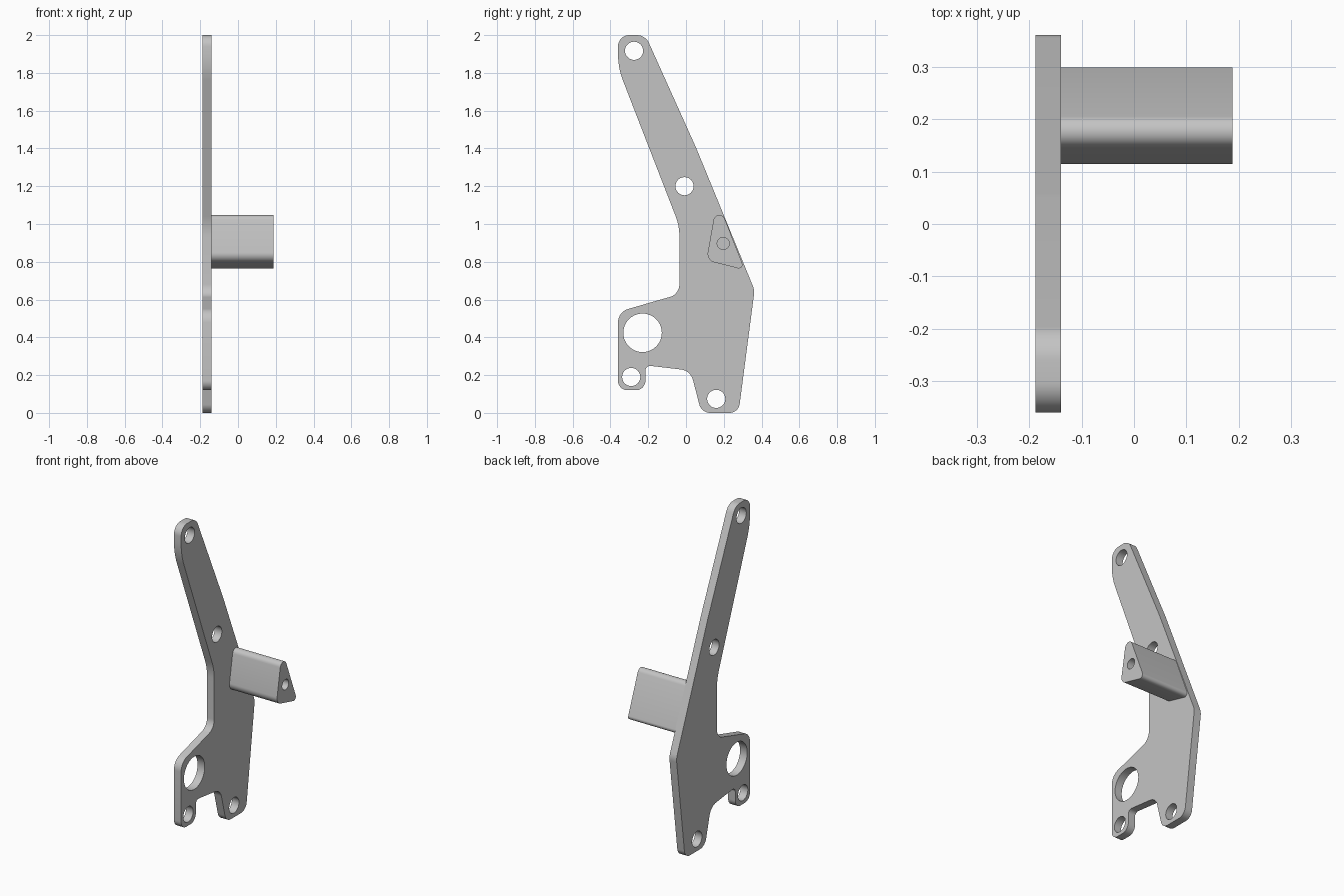
import bpy, bmesh, math
from mathutils import Vector

if "Cube" in bpy.data.objects:
    bpy.data.objects.remove(bpy.data.objects["Cube"])

grey = bpy.data.materials.new("plain grey")
grey.diffuse_color = (0.55, 0.55, 0.55, 1)
grey.use_nodes = True
grey.node_tree.nodes["Principled BSDF"].inputs["Base Color"].default_value = grey.diffuse_color


def fillet(corners, steps=10):
    """Round each (y, z, radius) corner with a tangent arc."""
    pts = []
    n = len(corners)
    for i, (y, z, r) in enumerate(corners):
        p = Vector((y, z))
        a = (Vector(corners[i - 1][:2]) - p).normalized()
        b = (Vector(corners[(i + 1) % n][:2]) - p).normalized()
        half = a.angle(b) / 2
        t0, t1 = p + a * r / math.tan(half), p + b * r / math.tan(half)
        c = p + (a + b).normalized() * r / math.sin(half)
        for k in range(steps + 1):
            f = k / steps
            sweep = math.pi - 2 * half
            u, v = t0 - c, t1 - c
            pts.append(c + (u * math.sin((1 - f) * sweep) + v * math.sin(f * sweep)) / math.sin(sweep))
    return pts


def circle(y, z, r, n=40):
    return [Vector((y + r * math.cos(math.tau * i / n), z + r * math.sin(math.tau * i / n)))
            for i in range(n)]


def extruded(name, loops, x0, x1):
    """Fill an outline with holes and extrude it along x."""
    cu = bpy.data.curves.new(name + "_profile", 'CURVE')
    cu.dimensions = '2D'
    cu.fill_mode = 'BOTH'
    cu.extrude = (x1 - x0) / 2
    for loop in loops:
        s = cu.splines.new('POLY')
        s.points.add(len(loop) - 1)
        for pt, co in zip(s.points, loop):
            pt.co = (co.x, co.y, 0, 1)
        s.use_cyclic_u = True
    tmp = bpy.data.objects.new(name + "_profile", cu)
    bpy.context.collection.objects.link(tmp)
    dg = bpy.context.evaluated_depsgraph_get()
    me = bpy.data.meshes.new_from_object(tmp.evaluated_get(dg))
    bpy.data.objects.remove(tmp)
    bm = bmesh.new()
    bm.from_mesh(me)
    for v in bm.verts:
        x, y, z = v.co
        v.co = (z + (x0 + x1) / 2, x, y)
    bmesh.ops.remove_doubles(bm, verts=bm.verts, dist=1e-5)
    bmesh.ops.recalc_face_normals(bm, faces=bm.faces)
    bm.to_mesh(me)
    bm.free()
    me.name = name
    me.materials.clear()
    me.materials.append(grey)
    ob = bpy.data.objects.new(name, me)
    bpy.context.collection.objects.link(ob)
    bpy.ops.object.select_all(action='DESELECT')
    ob.select_set(True)
    bpy.context.view_layer.objects.active = ob
    bpy.ops.object.shade_smooth_by_angle(angle=math.radians(30))
    return ob


# Flat bracket plate with five through holes
plate = fillet([
    (-0.36, 2.0, 0.06), (-0.215, 2.0, 0.07), (0.055, 1.40, 0.6), (0.363, 0.65, 0.09),
    (0.278, 0.0, 0.055), (0.082, 0.0, 0.06), (0.024, 0.224, 0.075), (-0.215, 0.252, 0.025),
    (-0.215, 0.12, 0.05), (-0.36, 0.12, 0.05), (-0.36, 0.535, 0.075), (-0.035, 0.628, 0.07),
    (-0.035, 0.99, 0.3), (-0.36, 1.827, 0.4)])
holes = [(-0.275, 1.917, 0.048), (-0.008, 1.20, 0.048), (-0.23, 0.424, 0.102),
         (-0.29, 0.19, 0.048), (0.16, 0.074, 0.048)]
extruded("bracket_plate", [plate] + [circle(*h) for h in holes], -0.188, -0.139)

# Triangular standoff with a bore closed off by the plate
boss = fillet([(0.165, 1.13, 0.031), (0.312, 0.756, 0.02), (0.108, 0.808, 0.045)])
extruded("standoff", [boss, circle(0.197, 0.897, 0.032, 32)], -0.139, 0.188)
